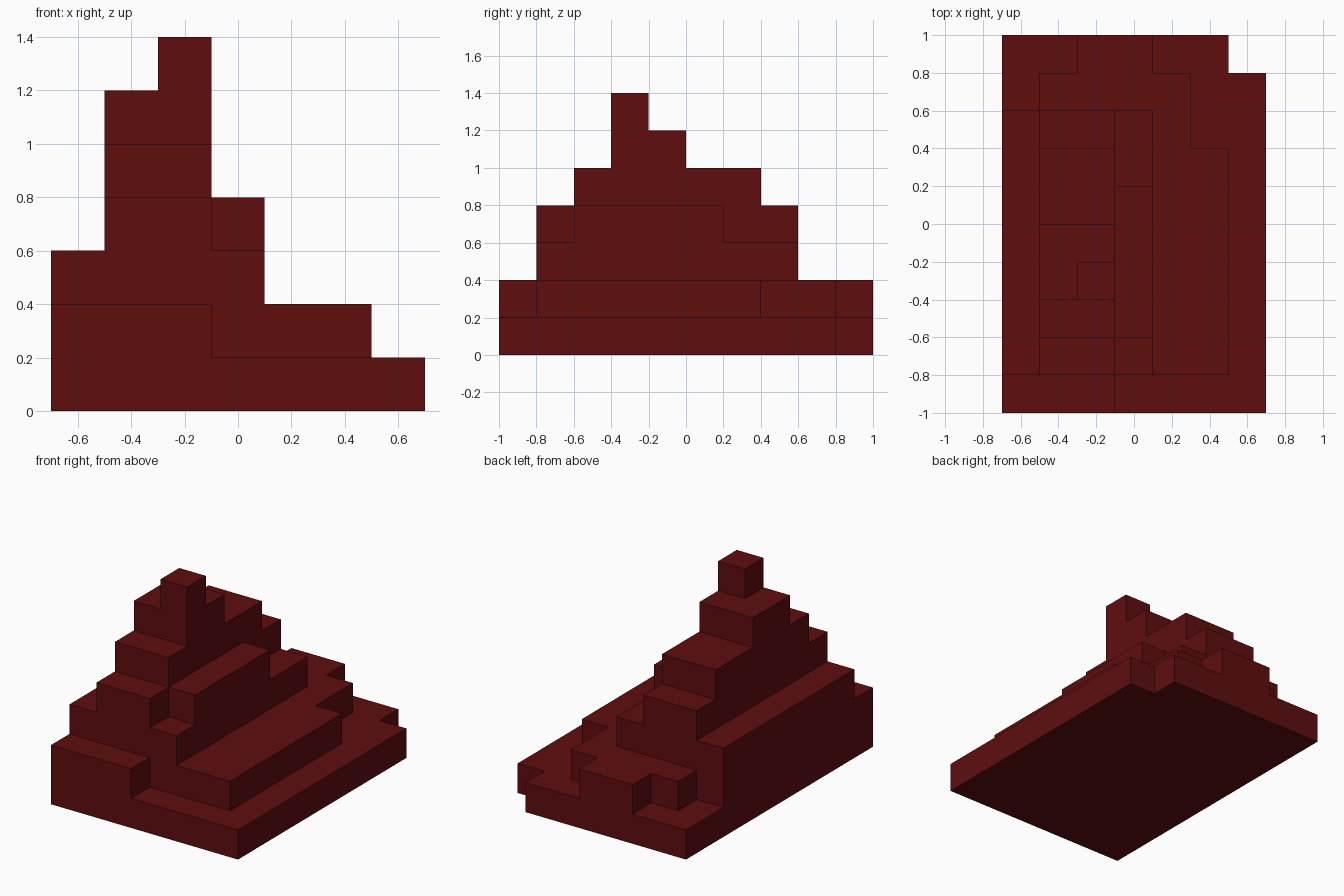
import bpy
import bmesh

# Remove the default cube
cube = bpy.data.objects.get("Cube")
if cube:
    bpy.data.objects.remove(cube, do_unlink=True)

# Single dark red colour
red = bpy.data.materials.new("dark_red")
red.use_nodes = True
colour = (0.112, 0.004, 0.0045, 1.0)
red.diffuse_color = colour
shader = next(n for n in red.node_tree.nodes if n.type == 'BSDF_PRINCIPLED')
shader.inputs["Base Color"].default_value = colour

STEP = 0.2  # height of every terrace


def rect(x0, x1, y0, y1):
    return [(x0, y0), (x1, y0), (x1, y1), (x0, y1)]


def terrace(name, level, outline):
    """Extrude a counter-clockwise outline into one terrace of the pile."""
    bm = bmesh.new()
    base = bm.faces.new([bm.verts.new((x, y, level * STEP)) for x, y in outline])
    top = bmesh.ops.extrude_face_region(bm, geom=[base], use_keep_orig=True)
    verts = [v for v in top["geom"] if isinstance(v, bmesh.types.BMVert)]
    bmesh.ops.translate(bm, verts=verts, vec=(0, 0, STEP))
    bmesh.ops.recalc_face_normals(bm, faces=bm.faces)
    mesh = bpy.data.meshes.new(name)
    bm.to_mesh(mesh)
    bm.free()
    mesh.materials.append(red)
    bpy.context.collection.objects.link(bpy.data.objects.new(name, mesh))


# Terraces from the ground up
terraces = [
    # Base slab with a notched back corner
    ("base_slab", [(-.7, -1), (.7, -1), (.7, .8), (.5, .8), (.5, 1), (-.7, 1)]),
    # Broad ledge with a stepped back edge
    ("lower_ledge", [(-.7, -1), (-.1, -1), (-.1, -.8), (.5, -.8), (.5, .4),
                     (.3, .4), (.3, .8), (.1, .8), (.1, 1), (-.3, 1),
                     (-.3, .8), (-.5, .8), (-.5, .6), (-.7, .6)]),
    ("middle_block", rect(-.7, .1, -.8, .6)),
    # Ridge foot with a shelf on its side
    ("ridge_foot", [(-.5, -.8), (-.1, -.8), (-.1, -.6), (.1, -.6), (.1, .2),
                    (-.1, .2), (-.1, .6), (-.5, .6)]),
    ("ridge", rect(-.5, -.1, -.6, .4)),
    ("ridge_crown", rect(-.5, -.1, -.4, 0)),
    ("peak", rect(-.3, -.1, -.4, -.2)),
]
for level, (name, outline) in enumerate(terraces):
    terrace(name, level, outline)
